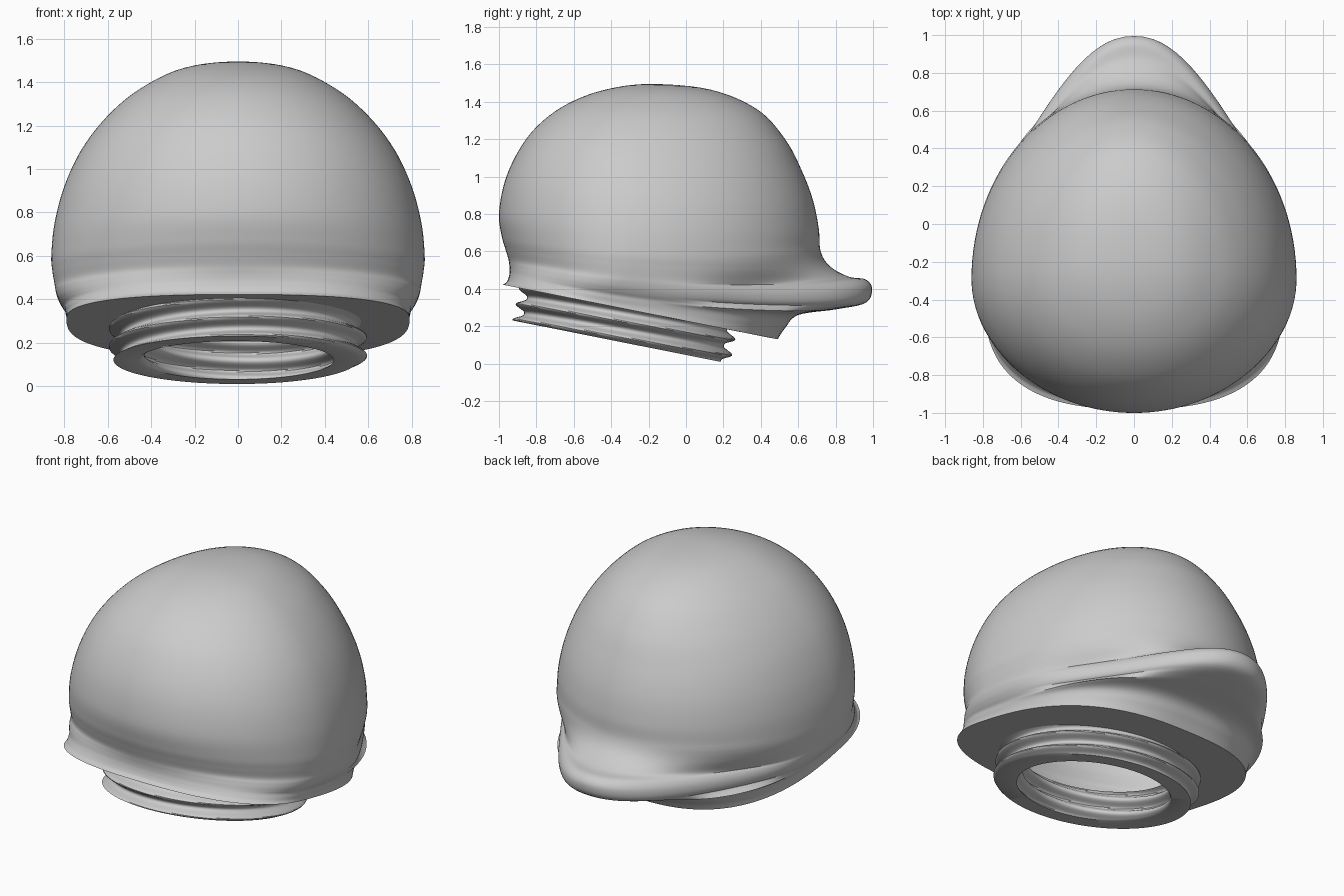
import bpy, bmesh, math
from mathutils import Vector

cube = bpy.data.objects.get("Cube")
if cube:
    bpy.data.objects.remove(cube, do_unlink=True)

SEGMENTS = 128
STEPS = 6

grey = bpy.data.materials.new("plain grey")
grey.use_nodes = True
grey.diffuse_color = (0.6, 0.6, 0.6, 1)
grey.node_tree.nodes["Principled BSDF"].inputs["Base Color"].default_value = grey.diffuse_color


def loft(name, rings, closed=False):
    """Skin a list of equal-length point rings into a smooth object."""
    bm = bmesh.new()
    loops = [[bm.verts.new(point) for point in ring] for ring in rings]
    pairs = list(zip(loops, loops[1:]))
    if closed:
        pairs.append((loops[-1], loops[0]))
    for upper, lower in pairs:
        for i in range(SEGMENTS):
            j = (i + 1) % SEGMENTS
            bm.faces.new((upper[i], lower[i], lower[j], upper[j]))
    bmesh.ops.remove_doubles(bm, verts=bm.verts, dist=0.00001)
    bmesh.ops.recalc_face_normals(bm, faces=bm.faces)
    mesh = bpy.data.meshes.new(name)
    bm.to_mesh(mesh)
    bm.free()
    mesh.materials.append(grey)
    obj = bpy.data.objects.new(name, mesh)
    bpy.context.collection.objects.link(obj)
    bpy.ops.object.select_all(action="DESELECT")
    obj.select_set(True)
    bpy.context.view_layer.objects.active = obj
    bpy.ops.object.shade_smooth_by_angle(angle=math.radians(40))
    return obj


def catmull(a, b, c, d, t):
    """Blend four rows of values into one row between b and c."""
    return [q + t * (r - p + t * (2 * p - 5 * q + 4 * r - s + t * (3 * (q - r) + s - p))) / 2
            for p, q, r, s in zip(a, b, c, d)]


def power(value, exponent):
    return math.copysign(abs(value) ** exponent, value)


def section(row):
    """One closed cross-section of the shell, blunt below and pointed at the peak."""
    front, front_z, back, back_z, width, side_z, middle, bluntness = row
    point = 1.6 * min(1, max(0, (back - 0.72) / 0.22))
    ring = []
    for i in range(SEGMENTS):
        angle = math.tau * i / SEGMENTS
        x = width * power(math.cos(angle), 2 / bluntness)
        s = power(math.sin(angle), 2 / bluntness)
        if s > 0:
            y = middle + (back - middle) * s ** (1 + point * s * s)
        else:
            y = middle + (middle - front) * s
        z = side_z
        if abs(width) > 0.001:
            # height follows a parabola through front, side and back
            z = (front_z * (y - middle) * (y - back) / ((front - middle) * (front - back))
                 + side_z * (y - front) * (y - back) / ((middle - front) * (middle - back))
                 + back_z * (y - front) * (y - middle) / ((back - front) * (back - middle)))
        ring.append(Vector((x, y, z)))
    return ring


# Shell levels from crown to rim: front y, z; back y, z; half width, side z
levels = [
    (-.2, 1.495, -.2, 1.495, 0, 1.495),
    (-.45, 1.46, .13, 1.465, .25, 1.465),
    (-.65, 1.38, .38, 1.36, .45, 1.37),
    (-.8, 1.265, .53, 1.2, .6, 1.245),
    (-.9, 1.13, .62, 1.03, .72, 1.09),
    (-.97, .97, .68, .87, .8, .92),
    (-1, .8, .71, .72, .845, .75),
    (-.985, .68, .72, .6, .86, .6),
    (-.965, .61, .77, .52, .855, .53),
    (-.95, .56, .87, .465, .845, .47),
    (-.945, .53, .96, .45, .84, .44),
    (-.943, .51, .995, .4, .83, .41),
    (-.943, .49, .96, .325, .815, .385),
    (-.945, .475, .8, .29, .8, .365),
    (-.95, .455, .6, .26, .795, .345),
    (-.96, .435, .53, .19, .79, .325),
    (-.98, .422, .49, .13, .79, .307),
]
last = len(levels) - 1
rows = []
for i, level in enumerate(levels):
    middle = -0.2 - 0.2 * i / last
    bluntness = 2 + 0.6 * max(0, (i - 9) / (last - 9))
    rows.append(list(level) + [middle, bluntness])

# Mirror the row after the crown so the top stays round
a, b, c, d, w, side, mid, blunt = rows[1]
rows = [[c, d, a, b, -w, side, mid, blunt]] + rows + [rows[-1]]
shell_rings = []
for k in range(last):
    for step in range(STEPS):
        shell_rings.append(section(catmull(*rows[k:k + 4], step / STEPS)))
shell_rings.append(section(rows[-1]))
loft("helmet_shell", shell_rings)

# Tilted frame of the neck
axis = Vector((0, 0.199, 1)).normalized()
across = Vector((1, 0, 0))
along = axis.cross(across)
base = Vector((0, -0.345, 0.115))
HEIGHT = 0.177


def neck_ring(height, radius, thread):
    """Ring around the neck axis, swollen by a helical thread."""
    ring = []
    for i in range(SEGMENTS):
        angle = math.tau * i / SEGMENTS
        turn = angle / math.tau + 0.25
        phase = (height - 0.09) / 0.085 - turn
        r = radius + thread * (0.5 + 0.5 * math.cos(math.tau * phase)) ** 1.3
        ring.append(base + axis * height + r * (across * math.cos(angle) + along * math.sin(angle)))
    return ring


# Flat underside from the rim to the neck
loft("underside_plate", [shell_rings[-1], neck_ring(HEIGHT, 0.5, 0)])

# Threaded neck: outside down, inside up
heights = [HEIGHT * i / 28 for i in range(29)]
outer = [neck_ring(h, 0.54, 0.055) for h in reversed(heights)]
inner = [neck_ring(h, 0.43, 0.045) for h in heights]
loft("threaded_neck", outer + inner, closed=True)
